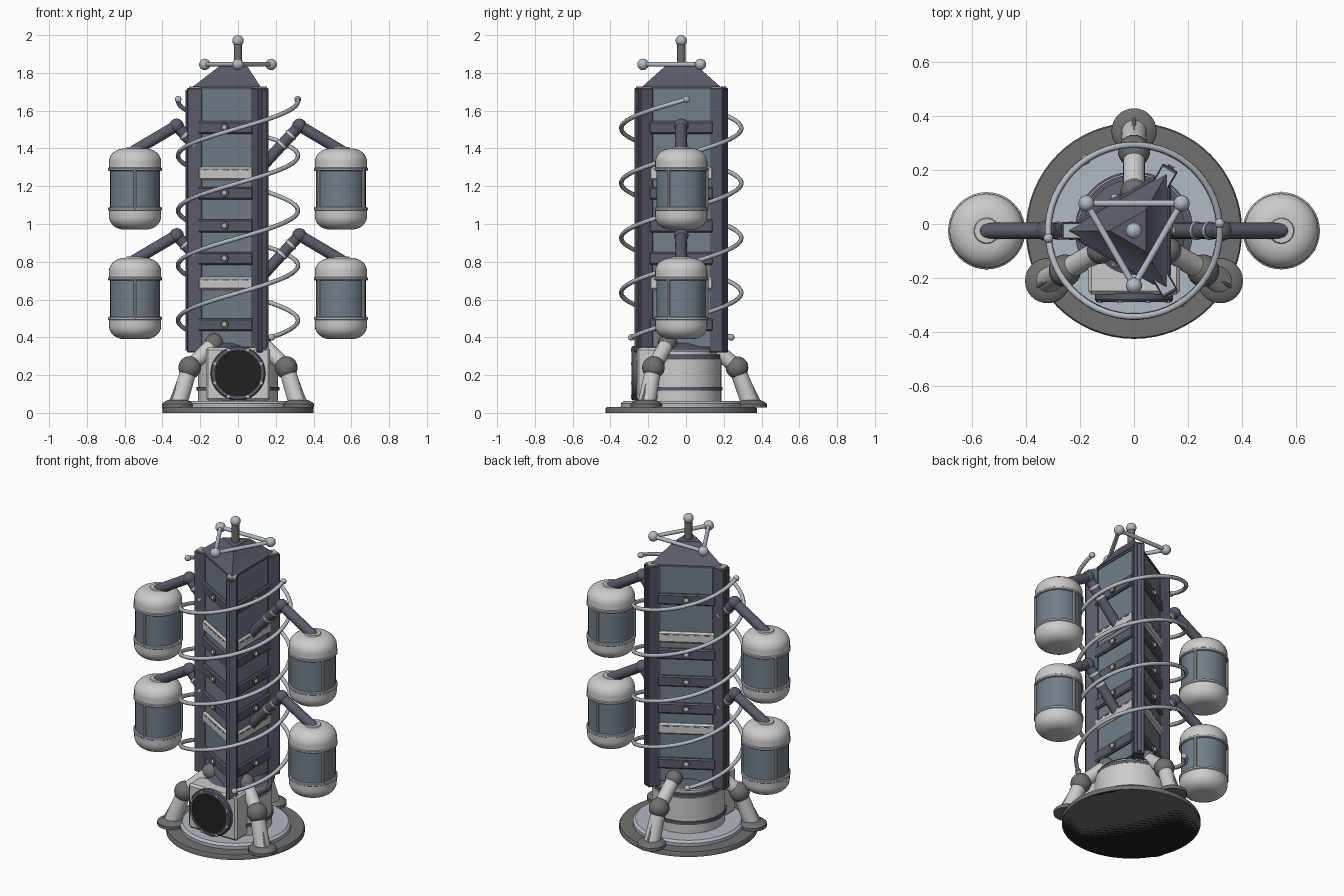
import bpy, bmesh
from math import sin, cos, pi, radians
from mathutils import Vector, Matrix

if "Cube" in bpy.data.objects:
    bpy.data.objects.remove(bpy.data.objects["Cube"])

CY = -0.025  # tower axis in y


def mat(name, r, g, b):
    m = bpy.data.materials.new(name)
    m.diffuse_color = (r, g, b, 1)
    m.use_nodes = True
    m.node_tree.nodes["Principled BSDF"].inputs["Base Color"].default_value = m.diffuse_color
    return m


DARK = mat("dark_frame", 0.10, 0.105, 0.14)
PANEL = mat("blue_panel", 0.17, 0.21, 0.25)
LIGHT = mat("light_shell", 0.62, 0.62, 0.63)
STEEL = mat("pale_steel", 0.45, 0.49, 0.54)
JOINT = mat("grey_joint", 0.16, 0.16, 0.16)
BLACK = mat("black", 0.015, 0.015, 0.015)


def finish(name, bm, m, matrix=None):
    bmesh.ops.recalc_face_normals(bm, faces=bm.faces)
    me = bpy.data.meshes.new(name)
    bm.to_mesh(me)
    bm.free()
    me.materials.append(m)
    ob = bpy.data.objects.new(name, me)
    bpy.context.collection.objects.link(ob)
    if matrix:
        ob.matrix_world = matrix
    return ob


def lathe(name, prof, m, n=40, phase=0.0, at=(0, CY, 0), matrix=None):
    """Capped solid of revolution from (radius, z) pairs."""
    bm = bmesh.new()
    rings = [[bm.verts.new((r * cos(phase + 2 * pi * i / n), r * sin(phase + 2 * pi * i / n), z))
              for i in range(n)] for r, z in prof]
    for a, b in zip(rings, rings[1:]):
        for i in range(n):
            j = (i + 1) % n
            bm.faces.new((a[i], a[j], b[j], b[i]))
    bm.faces.new(rings[0])
    bm.faces.new(rings[-1])
    return finish(name, bm, m, matrix or Matrix.Translation(at))


def rod(name, p, q, r0, m, r1=None, n=20):
    p, q = Vector(p), Vector(q)
    d = q - p
    mx = Matrix.Translation(p) @ d.to_track_quat('Z', 'Y').to_matrix().to_4x4()
    return lathe(name, [(r0, 0), (r0 if r1 is None else r1, d.length)], m, n, matrix=mx)


def ball(name, p, r, m):
    bm = bmesh.new()
    bmesh.ops.create_uvsphere(bm, u_segments=24, v_segments=14, radius=r)
    return finish(name, bm, m, Matrix.Translation(p))


def box(name, size, loc, m, ang=0.0, bevel=0.0):
    """Box in a frame turned by ang about the tower axis."""
    bm = bmesh.new()
    bmesh.ops.create_cube(bm, size=1)
    bmesh.ops.scale(bm, vec=size, verts=bm.verts)
    if bevel:
        bmesh.ops.bevel(bm, geom=bm.edges[:], offset=bevel, segments=1, affect='EDGES')
    mx = Matrix.Translation((0, CY, 0)) @ Matrix.Rotation(ang, 4, 'Z') @ Matrix.Translation(loc)
    return finish(name, bm, m, mx)


def polar(r, a, z):
    return (r * cos(a), CY + r * sin(a), z)


# Base plates and pedestal
lathe("base_plate", [(0.40, 0), (0.40, 0.022), (0.395, 0.03)], JOINT, 64)
lathe("base_underside", [(0.395, -0.0), (0.395, 0.002)], BLACK, 64, at=(0, CY, 0.0))
lathe("base_step", [(0.32, 0.025), (0.32, 0.05), (0.305, 0.062)], STEEL, 64)
lathe("pedestal", [(0.212, 0.05), (0.212, 0.285), (0.19, 0.30), (0.19, 0.325), (0.17, 0.335)], LIGHT, 48)
for z, r in ((0.128, 0.219), (0.298, 0.208)):
    lathe("pedestal_band", [(r, z - 0.01), (r, z + 0.01)], DARK, 48)
lathe("tower_collar", [(0.19, 0.33), (0.12, 0.37)], DARK, 40)

# Front housing with round vent
box("vent_housing", (0.34, 0.20, 0.28), (0, -0.135, 0.205), LIGHT, bevel=0.012)
vent = Matrix.Translation((0, -0.255, 0.21)) @ Matrix.Rotation(pi / 2, 4, 'X')
lathe("vent_rim", [(0.145, 0), (0.145, 0.025), (0.138, 0.033), (0.122, 0.033), (0.122, 0.02)],
      DARK, 48, matrix=vent)
lathe("vent_grille", [(0.121, 0), (0.121, 0.029)], BLACK, 48, matrix=vent)
for i in range(8):
    a = 2 * pi * (i + 0.5) / 8
    c = Vector((0.135 * cos(a), -0.283, 0.21 + 0.135 * sin(a)))
    rod("vent_bolt", c, c + Vector((0, -0.009, 0)), 0.009, STEEL, n=8)

# Three support legs
for k in range(3):
    a = radians(90 + 120 * k)
    hip, knee, foot = polar(0.145, a, 0.37), polar(0.295, a, 0.24), polar(0.365, a, 0.05)
    rod("upper_leg", hip, knee, 0.04, LIGHT)
    ball("hip_joint", hip, 0.05, JOINT)
    ball("knee_joint", knee, 0.06, JOINT)
    rod("lower_leg", knee, foot, 0.042, LIGHT, 0.048)
    rod("leg_piston", polar(0.35, a, 0.19), polar(0.415, a, 0.06), 0.007, STEEL, n=10)
    f = polar(0.37, a, 0)
    lathe("foot_pad", [(0.083, 0.028), (0.083, 0.048), (0.075, 0.055), (0.05, 0.068)], JOINT, 32,
          at=f)

# Triangular tower core, corner posts and roof
lathe("tower_core", [(0.24, 0.35), (0.24, 1.715)], PANEL, 3, pi)
lathe("roof", [(0.25, 1.712), (0.25, 1.725), (0.235, 1.73), (0.09, 1.842)], DARK, 3, pi)
for k in range(3):
    a = radians(60 + 120 * k)
    box("corner_post", (0.08, 0.064, 1.40), (0.23, 0, 1.02), DARK, a, 0.004)
    box("post_strip", (0.012, 0.025, 1.38), (0.272, 0, 1.02), DARK, a)
    box("post_cap", (0.07, 0.054, 0.012), (0.225, 0, 1.722), STEEL, a)

# Cross bars, bolts and pale bands on each tower face
for k in range(3):
    a = radians(120 * k)
    for z in (0.467, 0.817, 0.99, 1.163, 1.51):
        box("cross_bar", (0.04, 0.34, 0.068), (0.117, 0, z), DARK, a, 0.008)
        rod("bolt_rim", polar(0.13, a, z), polar(0.145, a, z), 0.023, JOINT)
        ball("bolt", polar(0.14, a, z), 0.015, STEEL)
    for z in (0.685, 1.267):
        box("pale_band", (0.034, 0.34, 0.07), (0.116, 0, z), LIGHT, a, 0.01)
        for t in (-0.12, -0.06, 0, 0.06, 0.12):
            box("band_slot", (0.004, 0.035, 0.006), (0.133, t, z + 0.018), JOINT, a)

# Roof antenna: mast and ball-cornered triangle
rod("mast", (0, CY, 1.83), (0, CY, 1.97), 0.022, JOINT)
ball("mast_ball", (0, CY, 1.97), 0.03, STEEL)
corner = [polar(0.203, radians(30 + 120 * k), 1.845) for k in range(3)]
for k in range(3):
    ball("antenna_ball", corner[k], 0.03, STEEL)
    rod("antenna_rod", corner[k], corner[(k + 1) % 3], 0.012, STEEL)

# Double helix rail with end balls
for s in range(2):
    cu = bpy.data.curves.new("helix_rail", 'CURVE')
    cu.dimensions = '3D'
    cu.bevel_depth = 0.012
    cu.bevel_resolution = 2
    cu.use_fill_caps = True
    N = 110
    pts = [polar(0.318, radians(5 + 180 * s - 781 * i / N), 1.66 - 1.26 * i / N) for i in range(N + 1)]
    sp = cu.splines.new('POLY')
    sp.points.add(N)
    for p, c in zip(sp.points, pts):
        p.co = (*c, 1)
    cu.materials.append(STEEL)
    bpy.context.collection.objects.link(bpy.data.objects.new("helix_rail", cu))
    for c in (pts[0], pts[-1]):
        ball("helix_end", c, 0.018, STEEL)

# Four tanks on bent arms
dome = [(0.138 * (0.4 + 0.6 * cos(t * pi / 16)), 0.145 + 0.07 * sin(t * pi / 16)) for t in range(9)]
for side in (-1, 1):
    for zc in (0.605, 1.185):
        tx = 0.545 * side
        c = (tx, CY, zc)
        lathe("tank_body", [(0.132, -0.12), (0.132, 0.12)], PANEL, 40, at=c)
        top = [(0.132, 0.1), (0.138, 0.105)] + dome
        lathe("tank_top", top, LIGHT, 40, at=c)
        lathe("tank_bottom", [(r, -z) for r, z in top], LIGHT, 40, at=c)
        for z in (-0.105, 0.105):
            lathe("tank_band", [(0.138, z - 0.009), (0.143, z - 0.005), (0.143, z + 0.005),
                                (0.138, z + 0.009)], STEEL, 40, at=c)
        for k in range(3):
            a = radians(90 * side + 120 * k)
            x, y = tx + 0.137 * cos(a), CY + 0.137 * sin(a)
            rod("tank_rod", (x, y, zc - 0.11), (x, y, zc + 0.11), 0.008, LIGHT, n=10)
        # arm: tank top to elbow to tower
        elbow = Vector((0.325 * side, CY, zc + 0.335))
        tip = Vector((tx, CY, zc + 0.205))
        root = Vector((0.10 * side, CY, zc + 0.09))
        rod("outer_arm", elbow, tip, 0.03, DARK)
        ball("arm_end", tip, 0.03, DARK)
        lathe("arm_socket", [(0.05, 0.21), (0.045, 0.222)], LIGHT, 28, at=c)
        rod("inner_arm", root, elbow, 0.03, DARK)
        ball("elbow", elbow, 0.038, DARK)
        d = (root - elbow).normalized()
        for t in (0.06, 0.13):
            rod("arm_ring", elbow + d * t, elbow + d * (t + 0.012), 0.034, LIGHT)

# Smooth shading with sharp edges kept
bpy.ops.object.select_all(action='DESELECT')
for ob in bpy.context.scene.objects:
    if ob.type == 'MESH':
        ob.select_set(True)
        bpy.context.view_layer.objects.active = ob
bpy.ops.object.shade_smooth_by_angle(angle=radians(32))
